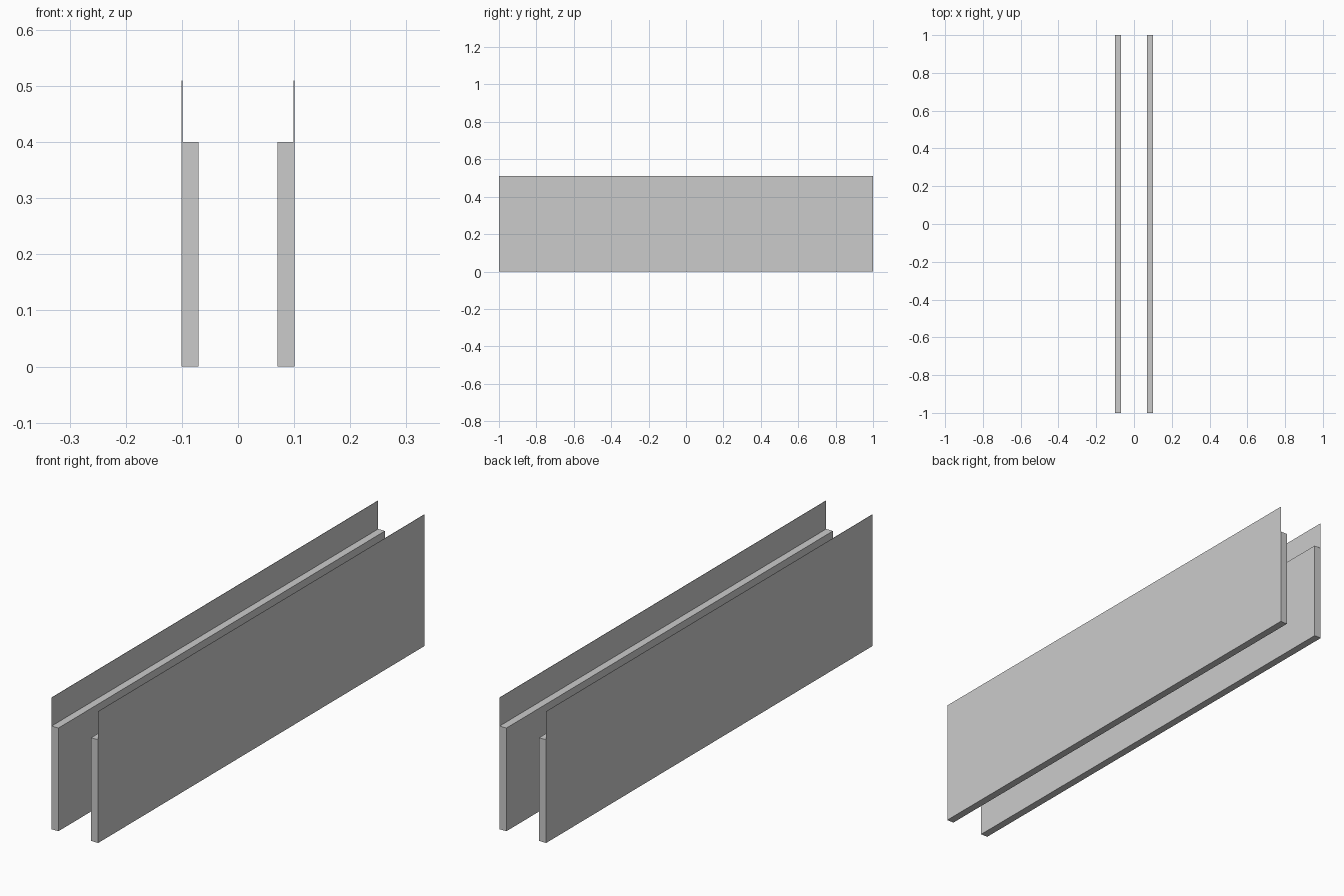
import bpy

if "Cube" in bpy.data.objects:
    bpy.data.objects.remove(bpy.data.objects["Cube"])


def box(name, lo, hi):
    """Axis-aligned box between two corners."""
    size = [b - a for a, b in zip(lo, hi)]
    centre = [(a + b) / 2 for a, b in zip(lo, hi)]
    bpy.ops.mesh.primitive_cube_add(size=1, location=centre)
    ob = bpy.context.object
    ob.name = name
    ob.scale = size
    bpy.ops.object.transform_apply(location=True, rotation=False, scale=True)
    return ob


INNER, JOIN, OUTER = 0.07, 0.099, 0.1005

for side, s in (("left", -1), ("right", 1)):
    # Thick low wall
    x0, x1 = sorted((s * INNER, s * JOIN))
    box(side + "_wall", (x0, -1, 0), (x1, 1, 0.4))
    # Thin taller sheet covering the outer face
    x0, x1 = sorted((s * JOIN, s * OUTER))
    box(side + "_outer_sheet", (x0, -1, 0), (x1, 1, 0.51))
